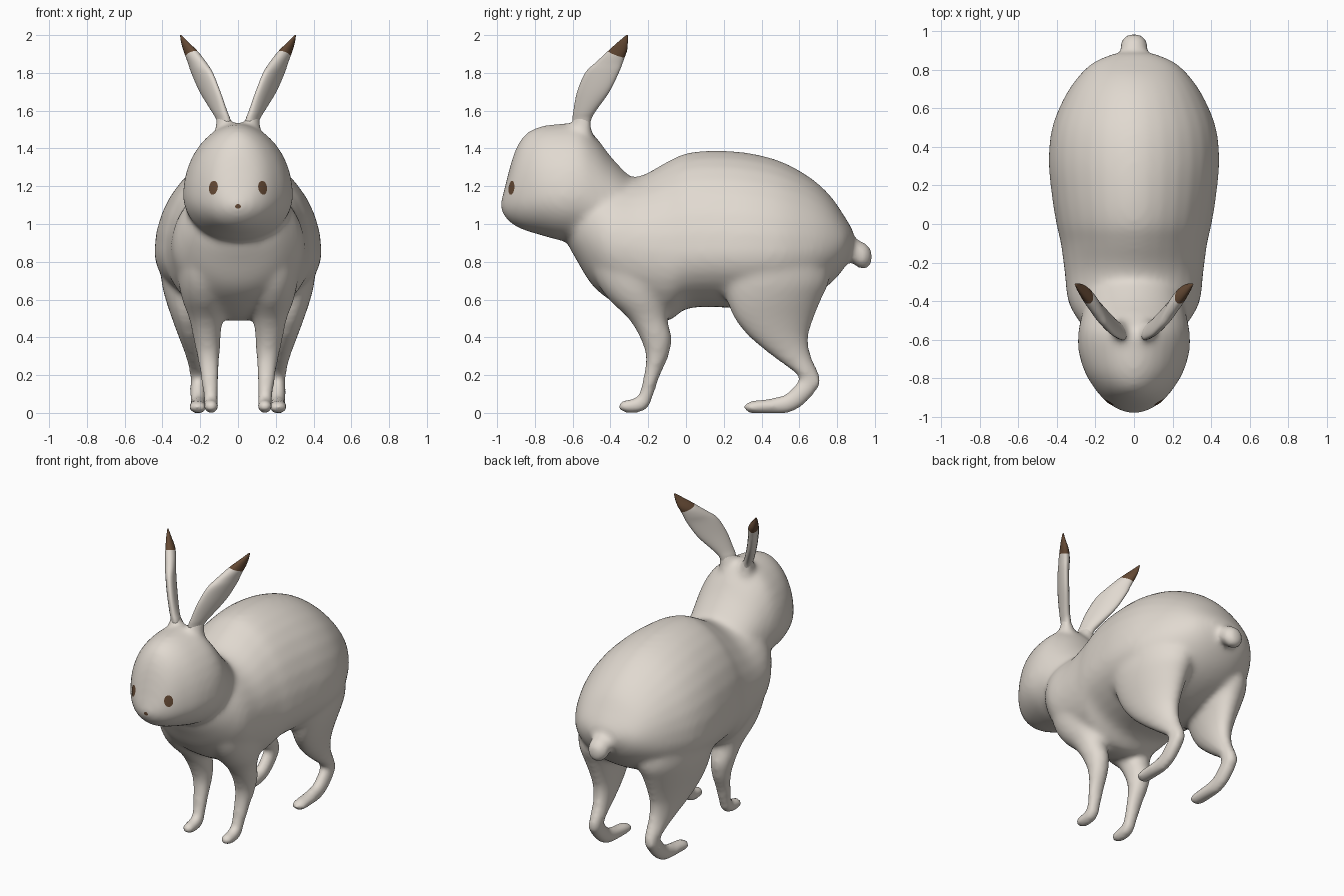
import bpy, bmesh, math
from mathutils import Vector

SIDES = 32


def material(name, rgb):
    m = bpy.data.materials.new(name)
    m.diffuse_color = (*rgb, 1)
    return m


FUR = material("warm grey fur", (0.75, 0.695, 0.63))
BROWN = material("dark brown", (0.13, 0.068, 0.035))


def spline(rows, steps=4):
    """Smooth curve through rows of numbers, passing through each row."""
    pts = [rows[0]] + list(rows) + [rows[-1]]
    out = []
    for i in range(1, len(pts) - 2):
        for s in range(steps):
            t = s / steps
            out.append([0.5 * (2 * b + (c - a) * t + (2 * a - 5 * b + 4 * c - d) * t * t
                               + (3 * b - a - 3 * c + d) * t ** 3)
                        for a, b, c, d in zip(*pts[i - 1:i + 3])])
    return out + [list(rows[-1])]


def loft(bm, rings):
    """Skin closed rings of points and cap both ends."""
    loops = [[bm.verts.new(p) for p in ring] for ring in rings]
    faces = [bm.faces.new(loops[0][::-1]), bm.faces.new(loops[-1])]
    for a, b in zip(loops, loops[1:]):
        for i in range(len(a)):
            j = (i + 1) % len(a)
            faces.append(bm.faces.new((a[i], a[j], b[j], b[i])))
    bmesh.ops.recalc_face_normals(bm, faces=faces)


def angles():
    return [2 * math.pi * i / SIDES for i in range(SIDES)]


def loft_y(bm, rows, x=0, power=1.0, low_power=1.0):
    """Rows: y, half width, height of widest point, top, bottom."""
    rings = []
    for y, w, mid, top, bot in spline(rows):
        ring = []
        for a in angles():
            c, s = math.cos(a), math.sin(a)
            px = math.copysign(abs(c) ** (power if s > 0 else low_power), c) * w
            ring.append((x + px, y, mid + s * (top - mid if s > 0 else mid - bot)))
        rings.append(ring)
    loft(bm, rings)


def loft_z(bm, rows, side=1, u=(1, 0)):
    """Rows: x, y, z, radius along u, radius across u."""
    rings = []
    for x, y, z, ru, rv in spline(rows):
        rings.append([(side * (x + u[0] * ru * math.cos(a) - u[1] * rv * math.sin(a)),
                       y + u[1] * ru * math.cos(a) + u[0] * rv * math.sin(a), z)
                      for a in angles()])
    loft(bm, rings)


def finish(name, bm, mats):
    me = bpy.data.meshes.new(name)
    bm.to_mesh(me)
    bm.free()
    for m in mats:
        me.materials.append(m)
    me.polygons.foreach_set("use_smooth", [True] * len(me.polygons))
    ob = bpy.data.objects.new(name, me)
    bpy.context.collection.objects.link(ob)
    return ob


bm = bmesh.new()

# Torso
loft_y(bm, [(-.62, .15, 1.0, 1.18, .88), (-.58, .22, .98, 1.22, .81),
            (-.5, .288, .95, 1.25, .68), (-.4, .342, .9, 1.25, .595),
            (-.25, .36, .87, 1.252, .515), (-.1, .38, .85, 1.33, .485),
            (0, .403, .85, 1.375, .55), (.15, .427, .85, 1.39, .56),
            (.33, .443, .85, 1.377, .55), (.5, .425, .85, 1.333, .56),
            (.65, .365, .86, 1.252, .61), (.76, .293, .88, 1.155, .68),
            (.84, .208, .9, 1.04, .77), (.885, .1, .91, .965, .86)],
       power=1.12, low_power=.95)

# Head and neck
loft_y(bm, [(-.98, .03, 1.1, 1.12, 1.08), (-.963, .08, 1.11, 1.18, 1.043),
            (-.933, .128, 1.12, 1.3, 1.01), (-.9, .166, 1.13, 1.4, .986),
            (-.85, .207, 1.14, 1.477, .965), (-.77, .255, 1.15, 1.518, .941),
            (-.66, .288, 1.15, 1.532, .911), (-.56, .289, 1.15, 1.532, .9),
            (-.48, .274, 1.12, 1.465, .9), (-.4, .252, 1.1, 1.36, .88),
            (-.3, .23, 1.05, 1.255, .88), (-.2, .2, 1.0, 1.18, .88)], power=1.1)

# Tail
loft_y(bm, [(.78, .06, .88, .94, .83), (.86, .058, .87, .932, .808),
            (.92, .074, .835, .914, .761), (.96, .062, .83, .894, .763),
            (.985, .03, .825, .86, .79)])

EAR_DIR = (.5, .866)
for side in (1, -1):
    # Ear root, fused into the head
    loft_z(bm, [(.06, -.555, 1.42, .07, .06), (.068, -.555, 1.5, .062, .048),
                (.08, -.549, 1.56, .055, .032), (.096, -.537, 1.6, .05, .02)],
           side, u=EAR_DIR)
    # Front leg and paw
    loft_z(bm, [(.12, -.28, 1.1, .06, .1), (.165, -.285, .95, .115, .17),
                (.187, -.287, .8, .133, .21), (.187, -.275, .7, .13, .2),
                (.178, -.25, .6, .118, .16),
                (.17, -.203, .5, .09, .104), (.165, -.16, .4, .074, .086),
                (.157, -.152, .3, .061, .061), (.15, -.18, .2, .051, .045),
                (.145, -.208, .1, .043, .039), (.142, -.225, .045, .038, .036)], side)
    loft_y(bm, [(-.364, .014, .035, .045, .025), (-.34, .038, .035, .066, .002),
                (-.28, .042, .035, .077, -.003), (-.22, .04, .05, .106, .006),
                (-.183, .03, .08, .115, .05)], side * .142)
    # Hind leg and foot, long axis turned inward towards the rump
    loft_z(bm, [(.17, .44, 1.1, .16, .08), (.215, .455, .95, .23, .135),
                (.24, .465, .82, .28, .16), (.25, .477, .7, .286, .148),
                (.25, .466, .6, .255, .126), (.243, .466, .5, .215, .1),
                (.231, .492, .4, .16, .078), (.217, .56, .3, .106, .058),
                (.208, .648, .2, .061, .047), (.206, .655, .14, .05, .038)],
           side, u=(-.2, .98))
    loft_y(bm, [(.304, .017, .03, .044, .016), (.33, .047, .03, .062, -.002),
                (.42, .047, .035, .074, -.005), (.53, .042, .045, .102, -.005),
                (.6, .043, .09, .175, .022), (.66, .043, .14, .2, .078),
                (.713, .025, .17, .195, .145)], side * .212)

skin = finish("body", bm, [FUR])
remesh = skin.modifiers.new("fuse", 'REMESH')
remesh.mode = 'VOXEL'
remesh.voxel_size = 0.016
remesh.use_smooth_shade = True
blend = skin.modifiers.new("blend", 'SMOOTH')
blend.factor = 0.5
blend.iterations = 18

# Ears, cut across near the tip and brown beyond the cut
for label, side in (("right", 1), ("left", -1)):
    bm = bmesh.new()
    loft_z(bm, [(.066, -.555, 1.47, .04, .028), (.07, -.555, 1.52, .05, .03),
                (.08, -.55, 1.56, .056, .03), (.1, -.536, 1.6, .067, .03),
                (.148, -.491, 1.7, .097, .031), (.19, -.445, 1.8, .101, .032),
                (.214, -.41, 1.85, .083, .033), (.236, -.381, 1.89, .066, .032),
                (.254, -.36, 1.92, .054, .027), (.28, -.336, 1.96, .031, .016),
                (.303, -.312, 2.0, .005, .004)], side, u=EAR_DIR)
    cut = Vector((side * .24, -.368, 1.9))
    axis = Vector((side * .2, .3, .93)).normalized()
    bmesh.ops.bisect_plane(bm, geom=bm.verts[:] + bm.edges[:] + bm.faces[:],
                           plane_co=cut, plane_no=axis)
    for f in bm.faces:
        f.material_index = int((f.calc_center_median() - cut).dot(axis) > 0)
    finish(label + "_ear", bm, [FUR, BROWN])


# Eyes and nose: thin oval patches laid on the skin
def patch(name, centre, across, rx, rz):
    bm = bmesh.new()
    centre, across = Vector(centre), Vector(across).normalized()
    mid = bm.verts.new(centre)
    prev = None
    for k in (0.5, 1.0):
        ring = [bm.verts.new(centre + across * (rx * k * math.cos(a))
                             + Vector((0, 0, rz * k * math.sin(a)))) for a in angles()]
        for i in range(SIDES):
            j = (i + 1) % SIDES
            if prev:
                bm.faces.new((prev[i], ring[i], ring[j], prev[j]))
            else:
                bm.faces.new((mid, ring[i], ring[j]))
        prev = ring
    ob = finish(name, bm, [BROWN])
    wrap = ob.modifiers.new("lay on skin", 'SHRINKWRAP')
    wrap.target = skin
    wrap.wrap_method = 'NEAREST_SURFACEPOINT'
    wrap.wrap_mode = 'ABOVE_SURFACE'
    wrap.offset = 0.003


patch("right_eye", (.121, -.91, 1.19), (.8, .6, 0), .026, .036)
patch("left_eye", (-.121, -.91, 1.19), (.8, -.6, 0), .026, .036)
patch("nose", (0, -.98, 1.093), (1, 0, 0), .015, .012)
